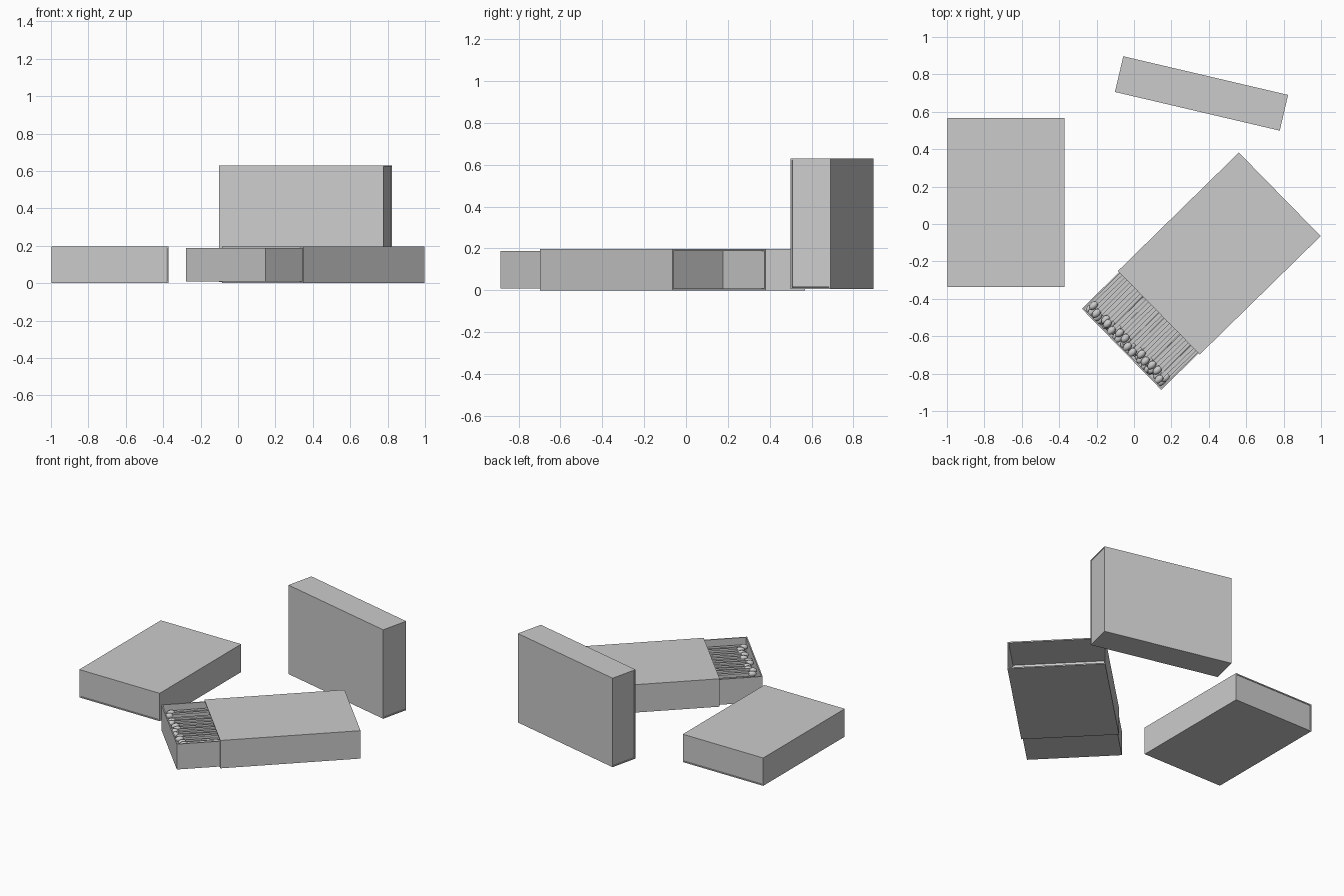
import bpy, bmesh, math, random
from mathutils import Matrix, Vector

if "Cube" in bpy.data.objects:
    bpy.data.objects.remove(bpy.data.objects["Cube"])

random.seed(4)
LENGTH, WIDTH, HEIGHT, WALL = 0.905, 0.625, 0.196, 0.008


def finish(bm, name, matrix, wall=0):
    bmesh.ops.recalc_face_normals(bm, faces=bm.faces)
    mesh = bpy.data.meshes.new(name)
    bm.to_mesh(mesh)
    bm.free()
    ob = bpy.data.objects.new(name, mesh)
    bpy.context.collection.objects.link(ob)
    ob.matrix_world = matrix
    if wall:
        mod = ob.modifiers.new("card_thickness", 'SOLIDIFY')
        mod.thickness = wall
        mod.offset = -1
        mod.use_even_offset = True
    return ob


def card_box(name, size, centre, matrix, is_open):
    # cube with chosen faces removed, thickened inwards
    bm = bmesh.new()
    bmesh.ops.create_cube(bm, size=1, matrix=Matrix.Translation(centre) @ Matrix.Diagonal((*size, 1)))
    bm.normal_update()
    gone = [f for f in bm.faces if is_open(f.normal)]
    bmesh.ops.delete(bm, geom=gone, context='FACES_ONLY')
    ob = finish(bm, name, matrix, WALL)
    # single-sheet normals: make sure they face away from the box centre
    me = ob.data
    p = me.polygons[0]
    if p.normal.dot(p.center - Vector(centre)) < 0:
        me.flip_normals()
    return ob


def matchbox(label, centre, rotation, slide=0.0):
    m = Matrix.Translation(centre) @ rotation
    # sleeve is open at both ends, tray is open on top
    card_box(label + "_sleeve", (LENGTH, WIDTH, HEIGHT), (0, 0, 0), m, lambda n: abs(n.x) > 0.5)
    gap = WALL + 0.001
    card_box(label + "_tray", (LENGTH - 0.006, WIDTH - 2 * gap, HEIGHT - 2 * gap),
             (-slide, 0, 0), m, lambda n: n.z > 0.5)
    return m


def rot(deg, axis='Z'):
    return Matrix.Rotation(math.radians(deg), 4, axis)


# Closed box lying flat, closed box on its long edge, half-open box
matchbox("flat_box", (-0.685, 0.115, HEIGHT / 2), rot(90))
matchbox("standing_box", (0.361, 0.698, 0.318), rot(-13.2) @ rot(90, 'X'))
SLIDE = 0.282
open_m = matchbox("open_box", (0.456, -0.158, HEIGHT / 2), rot(44.4), SLIDE)

# Matches: square sticks with egg-shaped heads, stacked in the open tray
sticks, heads = bmesh.new(), bmesh.new()
tray_end = -SLIDE - LENGTH / 2
COLS, LAYERS, STICK = 14, 4, 0.022
for layer in range(LAYERS):
    for col in range(COLS):
        if layer == LAYERS - 1 and random.random() < 0.25:
            continue
        y = (col - (COLS - 1) / 2) * 0.0405 + (0.009 if layer % 2 else -0.009)
        z = -HEIGHT / 2 + 0.04 + layer * 0.033 + random.uniform(-0.003, 0.003)
        length = 0.8
        x = tray_end + 0.045 + random.uniform(-0.012, 0.02)
        place = (Matrix.Translation((x, y, z)) @ rot(random.uniform(-0.6, 0.6))
                 @ rot(random.uniform(-0.4, 0.4), 'Y'))
        bmesh.ops.create_cube(sticks, size=1, matrix=place @ Matrix.Translation((length / 2, 0, 0))
                              @ Matrix.Diagonal((length, STICK, STICK, 1)))
        bmesh.ops.create_uvsphere(heads, u_segments=12, v_segments=8, radius=1,
                                  matrix=place @ Matrix.Diagonal((0.029, 0.019, 0.019, 1)) @ rot(90, 'Y'))
finish(sticks, "match_sticks", open_m)
for f in heads.faces:
    f.smooth = True
finish(heads, "match_heads", open_m)
